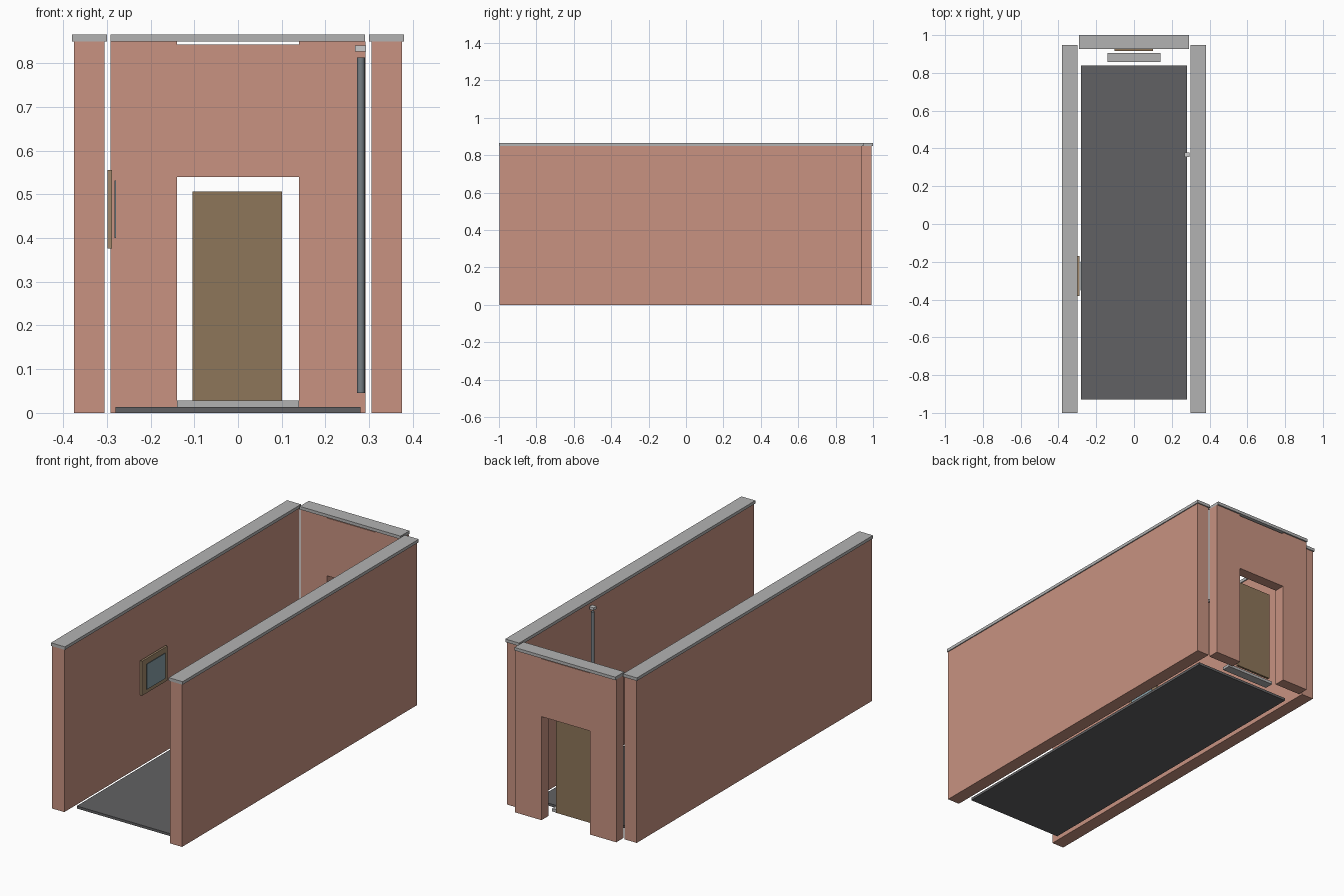
import bpy, bmesh

if "Cube" in bpy.data.objects:
    bpy.data.objects.remove(bpy.data.objects["Cube"])


def material(name, rgb):
    m = bpy.data.materials.new(name)
    m.diffuse_color = (*rgb, 1)
    m.use_nodes = True
    m.node_tree.nodes["Principled BSDF"].inputs["Base Color"].default_value = m.diffuse_color
    return m


PLASTER = material("plaster", (0.58, 0.29, 0.22))
CAPPING = material("capping", (0.45, 0.45, 0.45))
CARPET = material("carpet", (0.12, 0.12, 0.125))
WOOD = material("wood", (0.27, 0.18, 0.10))
FRAME = material("frame_wood", (0.36, 0.25, 0.15))
GLASS = material("glass", (0.25, 0.36, 0.40))
METAL = material("metal", (0.18, 0.21, 0.23))
PALE = material("pale_metal", (0.55, 0.56, 0.58))


def finish(name, bm, mat):
    me = bpy.data.meshes.new(name)
    bm.to_mesh(me)
    bm.free()
    me.materials.append(mat)
    ob = bpy.data.objects.new(name, me)
    bpy.context.collection.objects.link(ob)
    return ob


def box(name, x, y, z, mat):
    """Box from (min, max) ranges on each axis."""
    bm = bmesh.new()
    bmesh.ops.create_cube(bm, size=1)
    for v in bm.verts:
        v.co = [r[0] if c < 0 else r[1] for c, r in zip(v.co, (x, y, z))]
    return finish(name, bm, mat)


# Floor runner
box("floor", (-0.28, 0.28), (-0.93, 0.84), (0, 0.013), CARPET)

# Long side walls with caps, and the posts beside the doorway
for side, s in (("left", -1), ("right", 1)):
    def span(a, b):
        return tuple(sorted((s * a, s * b)))
    box(side + "_wall", span(0.305, 0.375), (-0.997, 0.942), (0, 0.849), PLASTER)
    box(side + "_wall_cap", span(0.30, 0.38), (-1, 0.948), (0.849, 0.865), CAPPING)
    box(side + "_door_post", span(0.14, 0.292), (0.933, 0.992), (0, 0.849), PLASTER)

# Header over the doorway and the end wall cap
box("door_header", (-0.14, 0.14), (0.934, 0.991), (0.54, 0.842), PLASTER)
box("end_wall_cap", (-0.292, 0.29), (0.926, 1.0), (0.849, 0.865), CAPPING)

# Door and threshold
box("door", (-0.104, 0.101), (0.915, 0.927), (0.024, 0.506), WOOD)
box("threshold", (-0.14, 0.14), (0.858, 0.905), (0.013, 0.028), CAPPING)

# Picture on the left wall
box("picture_frame", (-0.299, -0.288), (-0.38, -0.17), (0.376, 0.556), FRAME)
box("picture_glass", (-0.2825, -0.279), (-0.352, -0.198), (0.40, 0.532), GLASS)

# Upright pipe on the right wall with its top bracket
bm = bmesh.new()
bmesh.ops.create_cone(bm, cap_ends=True, segments=16, radius1=0.009,
                      radius2=0.009, depth=0.768)
bmesh.ops.translate(bm, verts=bm.verts, vec=(0.281, 0.367, 0.429))
for f in bm.faces:
    f.smooth = len(f.verts) == 4
for e in bm.edges:
    e.smooth = all(len(f.verts) == 4 for f in e.link_faces)
finish("pipe", bm, METAL)
box("pipe_bracket", (0.268, 0.293), (0.355, 0.379), (0.826, 0.840), PALE)
